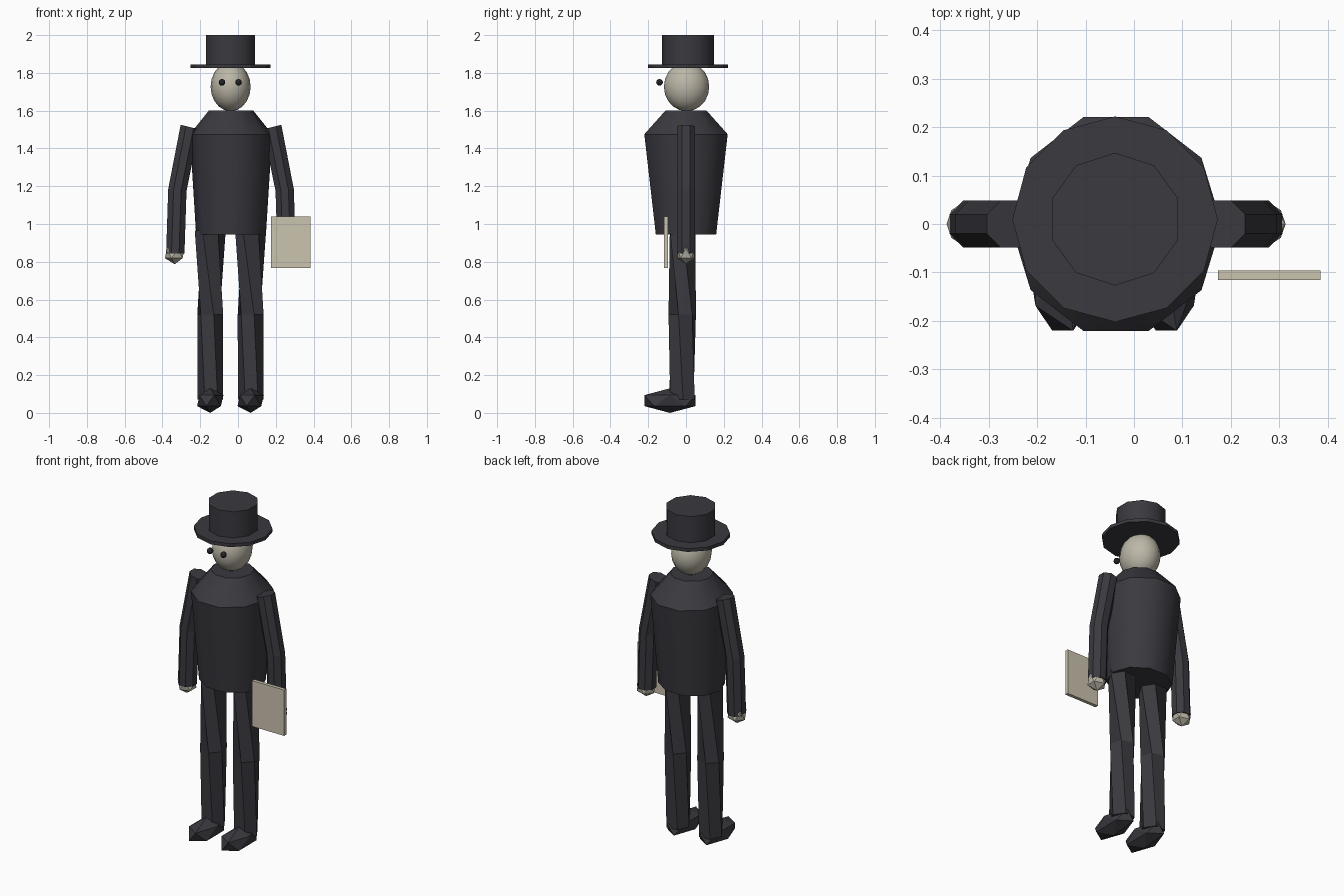
import bpy, bmesh, math
from mathutils import Matrix

if "Cube" in bpy.data.objects:
    bpy.data.objects.remove(bpy.data.objects["Cube"])

CX = -0.037  # figure's mid-line


def mat(name, rgb):
    m = bpy.data.materials.new(name)
    m.diffuse_color = (*rgb, 1)
    m.use_nodes = True
    m.node_tree.nodes["Principled BSDF"].inputs["Base Color"].default_value = m.diffuse_color
    return m


CLOTH = mat("dark cloth", (0.042, 0.041, 0.050))
SKIN = mat("pale skin", (0.50, 0.47, 0.385))
PAPER = mat("paper", (0.60, 0.55, 0.43))
EYE = mat("eye dark", (0.020, 0.020, 0.022))


def finish(name, bm, material, smooth=None):
    bmesh.ops.recalc_face_normals(bm, faces=bm.faces)
    me = bpy.data.meshes.new(name)
    bm.to_mesh(me)
    bm.free()
    me.materials.append(material)
    ob = bpy.data.objects.new(name, me)
    bpy.context.collection.objects.link(ob)
    if smooth:
        bpy.ops.object.select_all(action='DESELECT')
        ob.select_set(True)
        bpy.context.view_layer.objects.active = ob
        bpy.ops.object.shade_smooth_by_angle(angle=math.radians(smooth))
    return ob


def loft(name, rings, sides, material, smooth=None):
    """Capped tube through rings of (x, y, z, rx, ry, turn in degrees, slope along x)."""
    bm = bmesh.new()
    loops = []
    for x, y, z, rx, ry, turn, slope in rings:
        loop = []
        for i in range(sides):
            a = math.tau * i / sides + math.radians(turn)
            dx = rx * math.cos(a)
            loop.append(bm.verts.new((x + dx, y + ry * math.sin(a), z + slope * dx)))
        loops.append(loop)
    for lo, hi in zip(loops, loops[1:]):
        for i in range(sides):
            j = (i + 1) % sides
            bm.faces.new((lo[i], lo[j], hi[j], hi[i]))
    bm.faces.new(loops[0])
    bm.faces.new(loops[-1])
    return finish(name, bm, material, smooth)


def ico(name, centre, radii, material, subdivisions=1):
    bm = bmesh.new()
    m = Matrix.Translation(centre) @ Matrix.Diagonal((*radii, 1))
    bmesh.ops.create_icosphere(bm, subdivisions=subdivisions, radius=1, matrix=m)
    return finish(name, bm, material)


# Hat
loft("hat_brim", [(CX - 0.002, 0.01, z, 0.212, 0.212, 0, 0) for z in (1.825, 1.845)], 12, CLOTH)
loft("hat_crown", [(CX - 0.002, 0.01, z, 0.137, 0.137, 18, 0) for z in (1.84, 2.0)], 10, CLOTH, 40)

# Head
bm = bmesh.new()
bmesh.ops.create_uvsphere(bm, u_segments=16, v_segments=10, radius=1,
                          matrix=Matrix.Translation((CX - 0.002, 0.003, 1.727))
                          @ Matrix.Diagonal((0.106, 0.12, 0.13, 1)))
finish("head", bm, SKIN, 60)

# Coat body: hem, shoulder line, collar
loft("coat_body", [(CX, 0, 0.945, 0.185, 0.168, 0, 0),
                   (CX, 0, 1.475, 0.218, 0.232, 0, 0),
                   (CX, 0, 1.60, 0.118, 0.115, 0, 0)], 10, CLOTH, 40)

for s, side in ((-1, "right"), (1, "left")):
    # Eyes sit just ahead of the face
    ico(side + "_eye", (CX - 0.004 + s * 0.044, -0.14, 1.75), (0.018,) * 3, EYE, 2)

    # Sleeve: shoulder, elbow, cuff
    r = 0.0525
    loft(side + "_sleeve", [(CX + s * 0.218, 0, 1.513, r, r, 22.5, s * 0.25),
                            (CX + s * 0.284, 0, 1.18, r, r, 22.5, s * 0.1),
                            (CX + s * 0.295, 0, 0.845, r, r, 22.5, 0)], 8, CLOTH)
    ico(side + "_hand", (CX + s * 0.298, 0, 0.845), (0.058, 0.054, 0.058), SKIN)

    # Trouser leg with a slight twist, and shoe
    x = CX - 0.003 + s * 0.107
    loft(side + "_trouser_leg", [(x, -0.018, 0.965, 0.082, 0.078, 0, 0),
                                 (x, -0.02, 0.52, 0.071, 0.075, 45, 0),
                                 (x, -0.022, 0.07, 0.068, 0.075, 65, 0)], 6, CLOTH)
    ico(side + "_shoe", (x, -0.085, 0.065), (0.078, 0.159, 0.065), CLOTH)

# Folded paper carried at the side
bm = bmesh.new()
bmesh.ops.create_cube(bm, size=1, matrix=Matrix.Translation((0.279, -0.106, 0.904))
                      @ Matrix.Diagonal((0.211, 0.02, 0.272, 1)))
finish("folded_paper", bm, PAPER)
